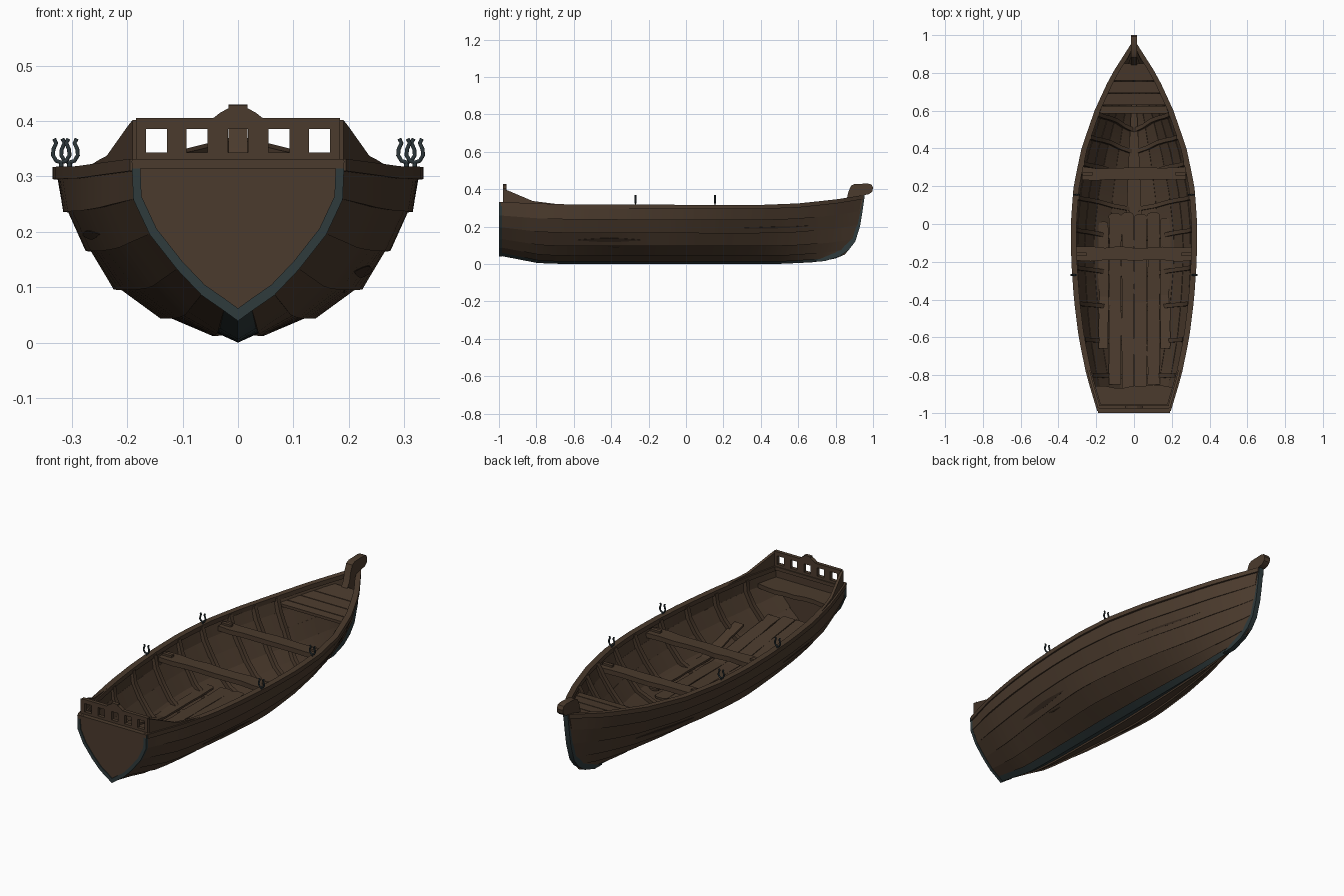
import bpy, bmesh, math, random
from mathutils import Vector

if "Cube" in bpy.data.objects:
    bpy.data.objects.remove(bpy.data.objects["Cube"])
random.seed(4)


def material(name, rgb):
    m = bpy.data.materials.new(name)
    m.diffuse_color = (*rgb, 1)
    m.use_nodes = True
    m.node_tree.nodes["Principled BSDF"].inputs["Base Color"].default_value = m.diffuse_color
    return m


WOOD = material("brown wood", (0.070, 0.043, 0.026))
CRACK = material("dark crack", (0.036, 0.022, 0.014))
TEAL = material("dark teal paint", (0.028, 0.043, 0.045))
IRON = material("dark iron", (0.026, 0.038, 0.043))


# ---- helpers ----
def add_loft(bm, rings, mat_index=0):
    """Skin closed rings of points and cap both ends."""
    vs = [[bm.verts.new(p) for p in r] for r in rings]
    n = len(vs[0])
    faces = [bm.faces.new((a[i], a[(i + 1) % n], b[(i + 1) % n], b[i]))
             for a, b in zip(vs, vs[1:]) for i in range(n)]
    faces += [bm.faces.new(vs[0][::-1]), bm.faces.new(vs[-1])]
    for f in faces:
        f.material_index = mat_index


def finish(name, bm, mats, mirror=False, smooth=True):
    bmesh.ops.recalc_face_normals(bm, faces=bm.faces)
    me = bpy.data.meshes.new(name)
    bm.to_mesh(me)
    bm.free()
    for m in mats:
        me.materials.append(m)
    if smooth:
        me.shade_smooth()
        me.set_sharp_from_angle(angle=math.radians(30))
    ob = bpy.data.objects.new(name, me)
    bpy.context.collection.objects.link(ob)
    if mirror:
        ob.modifiers.new("mirror", 'MIRROR').use_mirror_merge = False
    return ob


def loft(name, rings, mat=WOOD, mirror=False):
    bm = bmesh.new()
    add_loft(bm, rings)
    return finish(name, bm, [mat], mirror)


def box_ring(x0, x1, z0, z1, y):
    return [(x0, y, z0), (x1, y, z0), (x1, y, z1), (x0, y, z1)]


def add_box(bm, x0, x1, y0, y1, z0, z1):
    add_loft(bm, [box_ring(x0, x1, z0, z1, y0), box_ring(x0, x1, z0, z1, y1)])


def lerp_table(tab, v):
    if v <= tab[0][0]:
        return tab[0][1]
    for (a, p), (b, q) in zip(tab, tab[1:]):
        if v <= b:
            return p + (q - p) * (v - a) / (b - a)
    return tab[-1][1]


# ---- hull form: seven strake lines from keel (0) to sheer (6) ----
HALF = [(-1, .186), (-.8, .246), (-.6, .287), (-.4, .312), (-.2, .326), (0, .329), (.2, .314),
        (.4, .272), (.6, .203), (.78, .12), (.95, .012)]
SHEER = [(-1, .328), (-.8, .32), (-.6, .314), (.4, .312), (.6, .32), (.8, .341), (.95, .365)]
KEEL = [(-1, .045), (-.77, .004), (-.6, 0), (.6, 0), (.8, .008), (.87, .015), (.95, .03)]
RISE = [0, .063, .16, .32, .54, .76, 1]
STERN = [0, .13, .34, .57, .83, .985, 1]
MID = [0, .134, .418, .67, .82, .94, 1]
BOW = [0, .08, .25, .45, .65, .85, 1]
END = [.80, .85, .875, .91, .927, .938, .95]


def P(k, t):
    yy = -.99 + 1.94 * t
    f = lerp_table([(0, STERN[k]), (.45, MID[k]), (1, BOW[k])], t)
    zk = lerp_table(KEEL, yy)
    return Vector((lerp_table(HALF, yy) * f, -.99 + t * (END[k] + .99),
                   zk + (lerp_table(SHEER, yy) - zk) * RISE[k]))


def plank_edge(k, t):
    """Lapped lower edge, upper edge and outward normal of strake k."""
    lo, hi = P(k, t), P(k + 1, t)
    n = Vector((hi.z - lo.z, 0, lo.x - hi.x)).normalized()
    lap = 0 if k == 0 else .008 * min(1, (1 - t) * 7 + .1, t * 8)
    return lo + n * lap, hi, n


def t_of(y):
    return (y + .99) / 1.94


# clinker hull planks, the lowest one painted
bm = bmesh.new()
for k in range(6):
    rings = []
    for i in range(29):
        lo, hi, n = plank_edge(k, i / 28)
        ring = [lo, hi, hi - n * .011, lo - n * .016]
        rings.append([(max(p.x, 0), p.y, p.z) for p in ring])
    add_loft(bm, rings, 1 if k == 0 else 0)
finish("hull_planks", bm, [WOOD, TEAL], mirror=True)

# inner keel timber covering the bottom of the hull
rings = []
for i in range(1, 28):
    p, q = P(0, i / 28), P(1, i / 28)
    rings.append([(0, p.y, p.z + .012), (q.x, q.y, q.z + .008), (q.x, q.y, q.z + .022), (0, p.y, q.z + .022)])
loft("inner_keel", rings, mirror=True)

# weathered splits on the planks, as thin plates
bm = bmesh.new()
for side, k, v, a, b, w in [(1, 3, .45, 6, 11, .13), (1, 4, .4, 19, 24, .05), (-1, 4, .4, 5, 9, .1),
                            (-1, 3, .5, 18, 23, .1)]:
    rows = []
    for i in range(a * 2, b * 2 + 1):
        # follow the straight hull segments between stations
        e0, e1 = plank_edge(k, (i // 2) / 28), plank_edge(k, ((i + 1) // 2) / 28)
        lo, hi, n = (u.lerp(w2, .5) for u, w2 in zip(e0, e1))
        h = w * math.sin(math.pi * (i - 2 * a) / (2 * (b - a))) + .008
        rows.append([lo.lerp(hi, v + s * h) + n * o for s, o in ((-1, .0015), (1, .0015), (1, -.003), (-1, -.003))])
    add_loft(bm, [[(side * p.x, p.y, p.z) for p in r] for r in rows])
finish("plank_splits", bm, [CRACK])

# gunwale rail
rings = []
for i in range(29):
    p = P(6, i / 28)
    rings.append([(max(p.x + dx, 0), p.y, p.z + dz) for dx, dz in ((.006, -.018), (.006, .004), (-.024, .004), (-.024, -.018))])
loft("gunwale", rings, mirror=True)

# raised quarter boards sweeping up to the stern
WING = [(-.985, .405), (-.95, .392), (-.82, .337), (-.7, .322), (-.58, .314)]
rings = []
for y in [-.975, -.95, -.9, -.86, -.82, -.76, -.7, -.6]:
    p = P(6, t_of(y))
    top = max(lerp_table(WING, y), p.z + .002)
    rings.append(box_ring(p.x - .017, p.x - .003, p.z - .01, top, y))
loft("quarter_board", rings, mirror=True)

# inner ribs
bm = bmesh.new()
for y in [-.8, -.61, -.42, -.23, -.03, .14, .32, .46, .58]:
    rings = []
    for k in range(7):
        p = P(k, t_of(y))
        q = P(min(k + 1, 6), t_of(y)) - P(max(k - 1, 0), t_of(y))
        n = Vector((q.z, 0, -q.x)).normalized()
        a, b = p - n * .005, p - n * .028
        rings.append([(max(c.x, 0), c.y + d, c.z - (.012 if k == 6 else 0))
                      for c, d in ((a, -.011), (a, .011), (b, .011), (b, -.011))])
    add_loft(bm, rings)
finish("ribs", bm, [WOOD], mirror=True)

# worn floor planks with rounded front ends
bm = bmesh.new()
for x, w, y0, y1 in [(-.033, .032, -.87, .05), (.035, .034, -.87, .04), (-.1, .033, -.85, .045),
                     (.104, .033, -.85, .05), (-.162, .027, -.66, .0), (.166, .027, -.66, .02)]:
    outer = abs(x) > .13
    rings = []
    for i in range(13):
        y = y0 + (y1 - y0) * i / 12
        z = .082 + (.11 if outer else .06) * max(0, (-.4 - y) / .45) + (.018 if outer else 0)
        a, b = (random.uniform(-.003, .002) for _ in "ab")
        rings.append(box_ring(x - w - a, x + w + b, z - .01, z, y))
    for dy, s in ((.008, .75), (.012, .4)):
        rings.append(box_ring(x - w * s, x + w * s, z - .01, z, y1 + dy))
    add_loft(bm, rings)
finish("floor_planks", bm, [WOOD], smooth=False)

# seats across the boat, with a slightly worn outline
bm = bmesh.new()
for half, y0, y1 in [(.306, -.195, -.122), (.274, .232, .3)]:
    rings = []
    for i in range(9):
        x = -half + 2 * half * i / 8
        a, b = (random.uniform(-.005, .005) for _ in "ab")
        rings.append([(x, y0 + a, .258), (x, y1 + b, .258), (x, y1 + b, .282), (x, y0 + a, .282)])
    add_loft(bm, rings)
    for s in (-1, 1):
        ends = sorted((s * (half - .055), s * (half - .002)))
        add_box(bm, *ends, (y0 + y1) / 2 - .01, (y0 + y1) / 2 + .008, .28, .292)
finish("seats", bm, [WOOD], smooth=False)

# stern seat
rings = []
for i in range(9):
    x = -.205 + .41 * i / 8
    y1 = -.86 + random.uniform(-.008, .012)
    rings.append([(x * .87, -.98, .25), (x, y1, .25), (x, y1, .272), (x * .87, -.98, .272)])
loft("stern_seat", rings)

# bow deck planks
bm = bmesh.new()
for y0, y1 in [(.585, .625), (.629, .69), (.694, .755), (.759, .85)]:
    rings = []
    for y in (y0, y1):
        h = max(lerp_table(HALF, y) * .92 - .008, .01)
        z = lerp_table(SHEER, y) - .032
        rings.append(box_ring(-h, h, z - .014, z, y))
    add_loft(bm, rings)
finish("bow_deck", bm, [WOOD], smooth=False)

# transom and its painted border
half = [P(k, 0) for k in range(7)]
outline = [(p.x, p.z) for p in half] + [(-p.x, p.z) for p in half[:0:-1]]
loft("transom", [[(x, y, z) for x, z in outline] for y in (-.996, -.97)])
bm = bmesh.new()
for a, b in zip(outline, outline[1:] + outline[:1]):
    if a[1] > .32 and b[1] > .32:
        continue
    quad = [(a, 1.015), (b, 1.015), (b, .935), (a, .935)]
    add_loft(bm, [[(x * s, y, .328 + (z - .328) * s) for (x, z), s in quad] for y in (-1, -.985)])
finish("transom_border", bm, [TEAL], smooth=False)

# pierced stern board: sill, posts, top rail and rounded crest
bm = bmesh.new()
add_box(bm, -.191, .191, -1.0005, -.955, .314, .331)
add_box(bm, -.184, .184, -.978, -.96, .33, .343)
add_box(bm, -.184, .184, -.978, -.96, .385, .405)
for x0, x1 in [(-.184, -.166), (-.128, -.093), (-.055, -.018), (.018, .055), (.093, .128), (.166, .184)]:
    add_box(bm, x0, x1, -.978, -.96, .342, .386)
crest = [(-.046, .404), (.046, .404), (.032, .415), (.017, .423), (.017, .429), (-.017, .429), (-.017, .423), (-.032, .415)]
add_loft(bm, [[(x, y, z) for x, z in crest] for y in (-.978, -.96)])
finish("stern_board", bm, [WOOD], smooth=False)

# painted stem band and carved stem head, cut from side profiles
band = [(.68, .014), (.74, .015), (.82, .04), (.87, .075), (.905, .12), (.93, .2), (.942, .27), (.956, .37),
        (.925, .37), (.91, .27), (.9, .2), (.87, .13), (.84, .09), (.79, .06), (.72, .03)]
loft("stem_band", [[(x, y, z) for y, z in band] for x in (-.013, .013)], TEAL)
head = [(.82, .285), (.93, .285), (.95, .368), (.98, .374), (.996, .388), (1, .408), (.992, .425), (.972, .43),
        (.9, .428), (.882, .418), (.868, .385), (.858, .34)]
loft("stem_head", [[(x, y, z) for y, z in head] for x in (-.017, .017)])

# oarlocks: iron horns on the rail
for y, c in [(.155, .304), (-.27, .319)]:
    for s in (-1, 1):
        cu = bpy.data.curves.new("oarlock", 'CURVE')
        cu.dimensions = '3D'
        cu.bevel_depth = .0042
        cu.bevel_resolution = 1
        cu.use_fill_caps = True
        arm = [(.013, .368), (.009, .360), (.014, .349), (.015, .338), (.009, .328)]
        pts = [(-x, z) for x, z in arm] + [(0, .325)] + arm[::-1]
        for path in (pts, [(0, .325), (0, .305)]):
            sp = cu.splines.new('POLY')
            sp.points.add(len(path) - 1)
            for q, (x, z) in zip(sp.points, path):
                q.co = (s * c + x, y, z, 1)
        cu.materials.append(IRON)
        bpy.context.collection.objects.link(bpy.data.objects.new("oarlock", cu))
